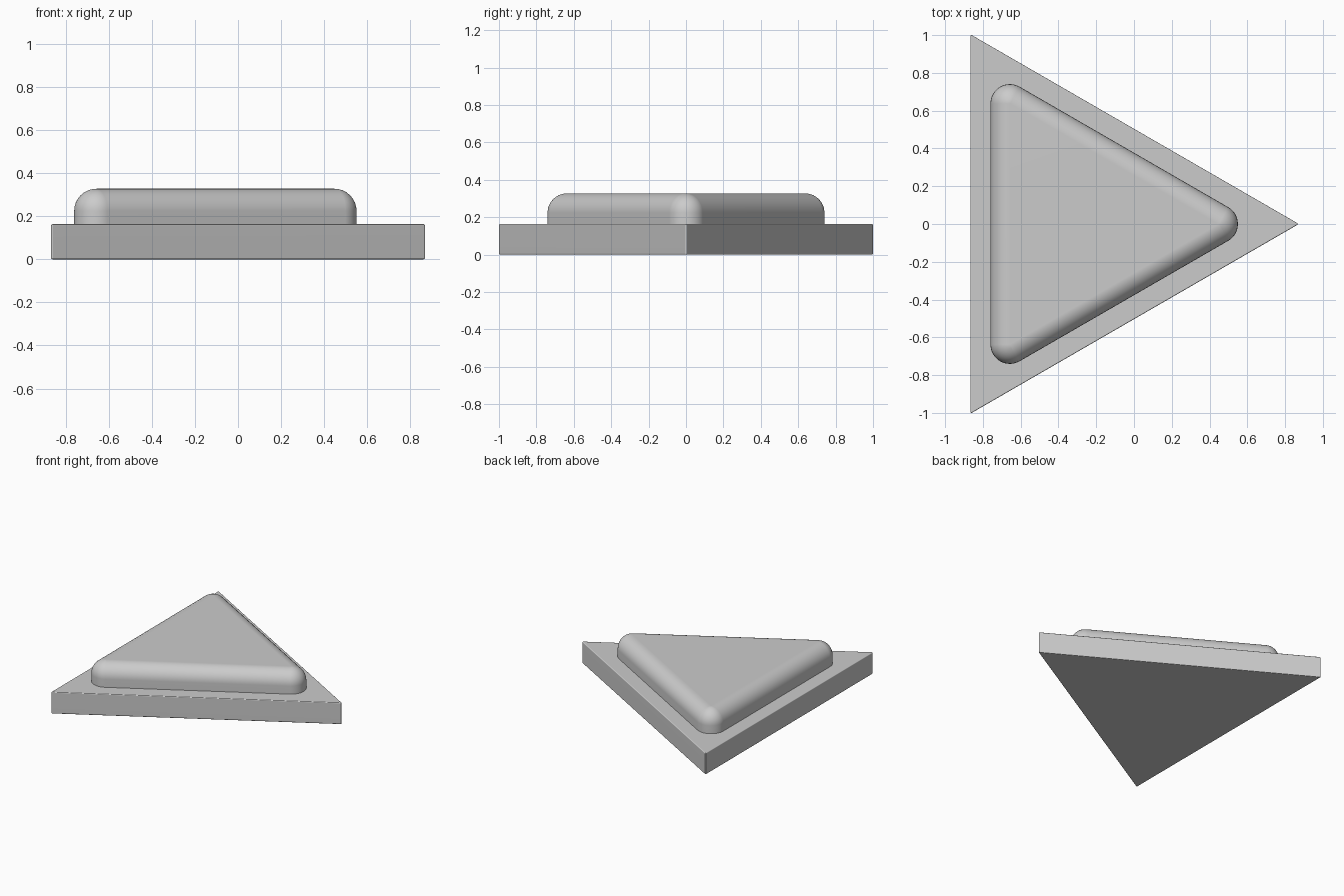
import bpy, bmesh
from math import cos, sin, pi, sqrt, radians

if "Cube" in bpy.data.objects:
    bpy.data.objects.remove(bpy.data.objects["Cube"])


def rounded_triangle(name, inradius, r, z0, z1, cx, seg, round_bottom):
    """Equilateral prism pointing +x, with round corners and rounded rims."""
    core = 2 * (inradius - r)              # centroid to corner-arc centre
    # vertical profile: (corner radius, height)
    prof = [(r * cos(i * pi / 2 / seg), z1 - r + r * sin(i * pi / 2 / seg))
            for i in range(seg + 1)]
    if round_bottom:
        prof = [(r * sin(i * pi / 2 / seg), z0 + r - r * cos(i * pi / 2 / seg))
                for i in range(seg + 1)] + prof
    else:
        prof = [(r, z0)] + prof

    bm = bmesh.new()
    n = 2 * seg
    rings = []
    for rad, z in prof:
        ring = []
        for k in range(3):
            a = k * 2 * pi / 3
            for j in range(n + 1):
                b = a - pi / 3 + j * 2 * pi / 3 / n
                ring.append(bm.verts.new((cx + core * cos(a) + rad * cos(b),
                                          core * sin(a) + rad * sin(b), z)))
        rings.append(ring)
    for lo, hi in zip(rings, rings[1:]):
        for i in range(len(lo)):
            j = (i + 1) % len(lo)
            bm.faces.new((lo[i], lo[j], hi[j], hi[i]))
    bm.faces.new(rings[-1])
    bm.faces.new(rings[0][::-1])
    bmesh.ops.remove_doubles(bm, verts=bm.verts, dist=1e-5)
    bmesh.ops.recalc_face_normals(bm, faces=bm.faces)

    mesh = bpy.data.meshes.new(name)
    bm.to_mesh(mesh)
    bm.free()
    ob = bpy.data.objects.new(name, mesh)
    bpy.context.collection.objects.link(ob)
    bpy.ops.object.select_all(action='DESELECT')
    ob.select_set(True)
    bpy.context.view_layer.objects.active = ob
    bpy.ops.object.shade_smooth_by_angle(angle=radians(40))
    ob.modifiers.new("Flat faces", 'WEIGHTED_NORMAL').keep_sharp = True
    return ob


# Base slab: crisp triangle, 2 units along its back edge
edge = 0.006
base_in = (1 - edge) / sqrt(3) + edge
base_cx = base_in - (3 * base_in - edge) / 2
rounded_triangle("base_slab", base_in, edge, 0, 0.163, base_cx, 3, True)

# Raised pad: soft rounded triangle on top of the slab
rounded_triangle("raised_pad", 0.471, 0.103, 0.155, 0.327, -0.289, 8, False)
